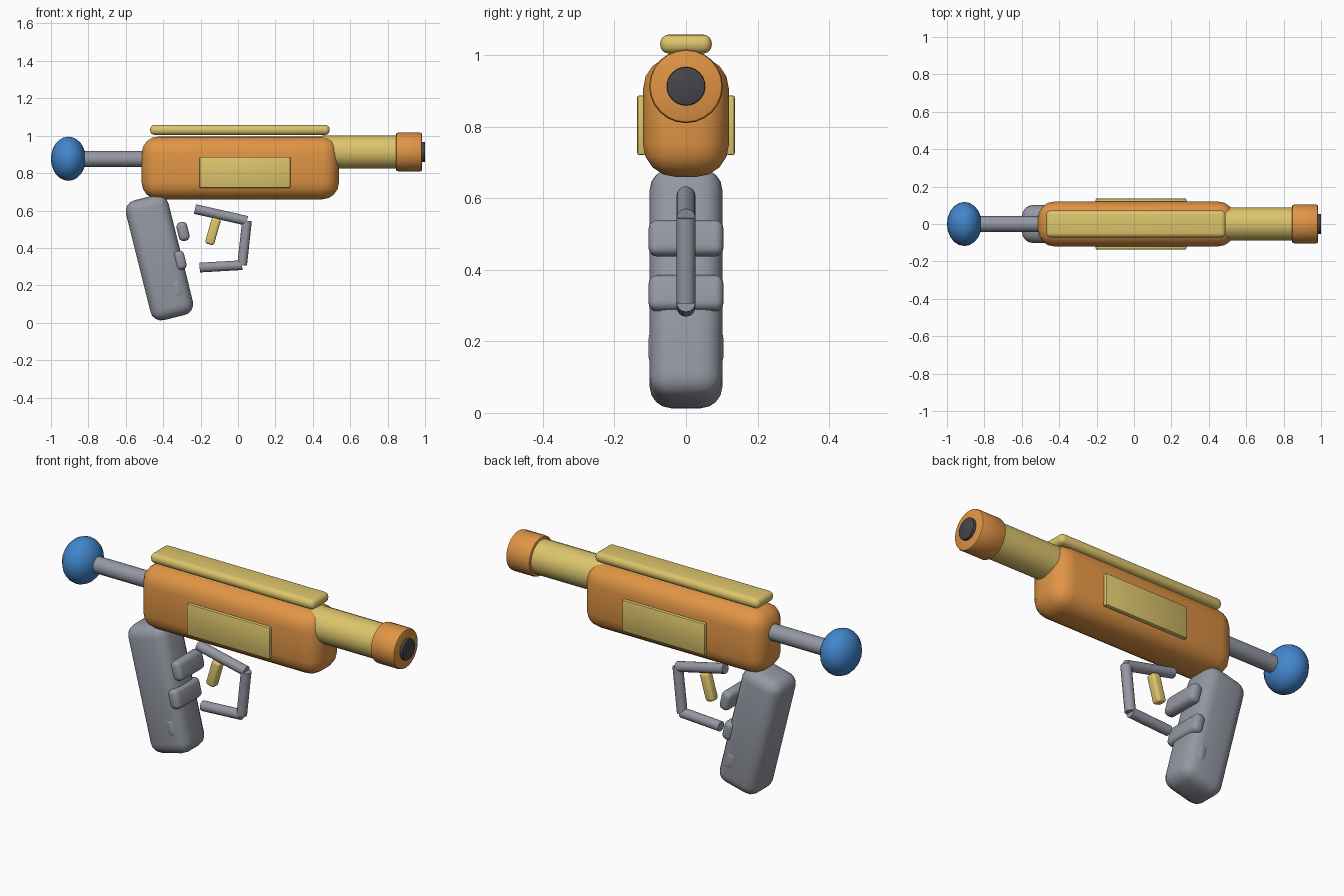
import bpy
import math
from mathutils import Vector

cube = bpy.data.objects.get("Cube")
if cube:
    bpy.data.objects.remove(cube, do_unlink=True)


def material(name, rgb):
    mat = bpy.data.materials.new(name)
    mat.use_nodes = True
    colour = (*rgb, 1.0)
    mat.diffuse_color = colour
    mat.node_tree.nodes["Principled BSDF"].inputs["Base Color"].default_value = colour
    return mat


ORANGE = material("orange", (0.75, 0.30, 0.06))
YELLOW = material("straw yellow", (0.72, 0.56, 0.15))
GREY = material("cool grey", (0.30, 0.315, 0.365))
BLUE = material("blue", (0.055, 0.24, 0.60))
DARK = material("dark grey", (0.06, 0.06, 0.07))


def finish(name, mat, bevel=0.0, segments=4):
    """Name, colour, bevel and smooth the active object."""
    obj = bpy.context.object
    obj.name = obj.data.name = name
    obj.data.materials.append(mat)
    if bevel:
        mod = obj.modifiers.new("Bevel", 'BEVEL')
        mod.width = bevel
        mod.segments = segments
        mod.limit_method = 'ANGLE'
        mod.angle_limit = math.radians(40)
        bpy.ops.object.modifier_apply(modifier=mod.name)
    bpy.ops.object.shade_smooth_by_angle(angle=math.radians(35))
    return obj


def box(name, mat, centre, size, bevel, tilt=0.0, segments=4):
    """Rounded box; positive tilt leans the top towards +x (degrees)."""
    bpy.ops.mesh.primitive_cube_add(size=1, location=centre)
    obj = bpy.context.object
    obj.scale = size
    bpy.ops.object.transform_apply(location=False, rotation=False, scale=True)
    obj.rotation_euler.y = math.radians(tilt)
    return finish(name, mat, bevel, segments)


def rod(name, mat, start, end, radius, bevel=0.0, sides=24):
    """Cylinder between two (x, z) points on the centre plane."""
    a, b = (Vector((p[0], 0, p[1])) for p in (start, end))
    bpy.ops.mesh.primitive_cylinder_add(
        vertices=sides, radius=radius, depth=(b - a).length, location=(a + b) / 2)
    obj = bpy.context.object
    obj.rotation_euler = (b - a).to_track_quat('Z', 'Y').to_euler()
    return finish(name, mat, bevel, 2)


# Body, top rail and side panels
box("body", ORANGE, (0.0125, 0, 0.828), (1.055, 0.24, 0.336), 0.09)
box("top_rail", YELLOW, (0.01, 0, 1.031), (0.96, 0.144, 0.053), 0.024)
for side, sign in (("left", 1), ("right", -1)):
    box(f"{side}_side_panel", YELLOW, (0.0375, sign * 0.1245, 0.804),
        (0.485, 0.024, 0.167), 0.006, segments=2)

# Barrel, muzzle ring and bore
AXIS = 0.913
rod("barrel", YELLOW, (0.45, AXIS), (0.87, AXIS), 0.089)
rod("muzzle", ORANGE, (0.845, AXIS), (0.985, AXIS), 0.103, 0.01)
rod("bore", DARK, (0.90, AXIS), (1.0, AXIS), 0.054, 0.004)

# Plunger rod and rounded knob
rod("plunger_rod", GREY, (-0.88, 0.876), (-0.48, 0.876), 0.042)
bpy.ops.mesh.primitive_uv_sphere_add(segments=20, ring_count=12, radius=0.118,
                                     location=(-0.907, 0, 0.877))
bpy.context.object.scale.x = 0.79
finish("plunger_knob", BLUE)

# Leaning grip with finger ridges
LEAN = -14
box("grip", GREY, (-0.42, 0, 0.348), (0.234, 0.203, 0.66), 0.06, LEAN)
for name, x, z in (("upper", -0.294, 0.488), ("middle", -0.31, 0.334),
                   ("lower", -0.326, 0.182)):
    box(f"{name}_finger_ridge", GREY, (x, 0, z), (0.058, 0.209, 0.102), 0.024, LEAN)

# Trigger and its guard
box("trigger", YELLOW, (-0.134, 0, 0.489), (0.05, 0.05, 0.145), 0.014, 16)
guard = [(-0.23, 0.608), (0.048, 0.545), (0.022, 0.308), (-0.205, 0.295)]
for name, a, b in zip(("upper", "front", "lower"), guard, guard[1:]):
    rod(f"{name}_guard_bar", GREY, a, b, 0.026, sides=16)
